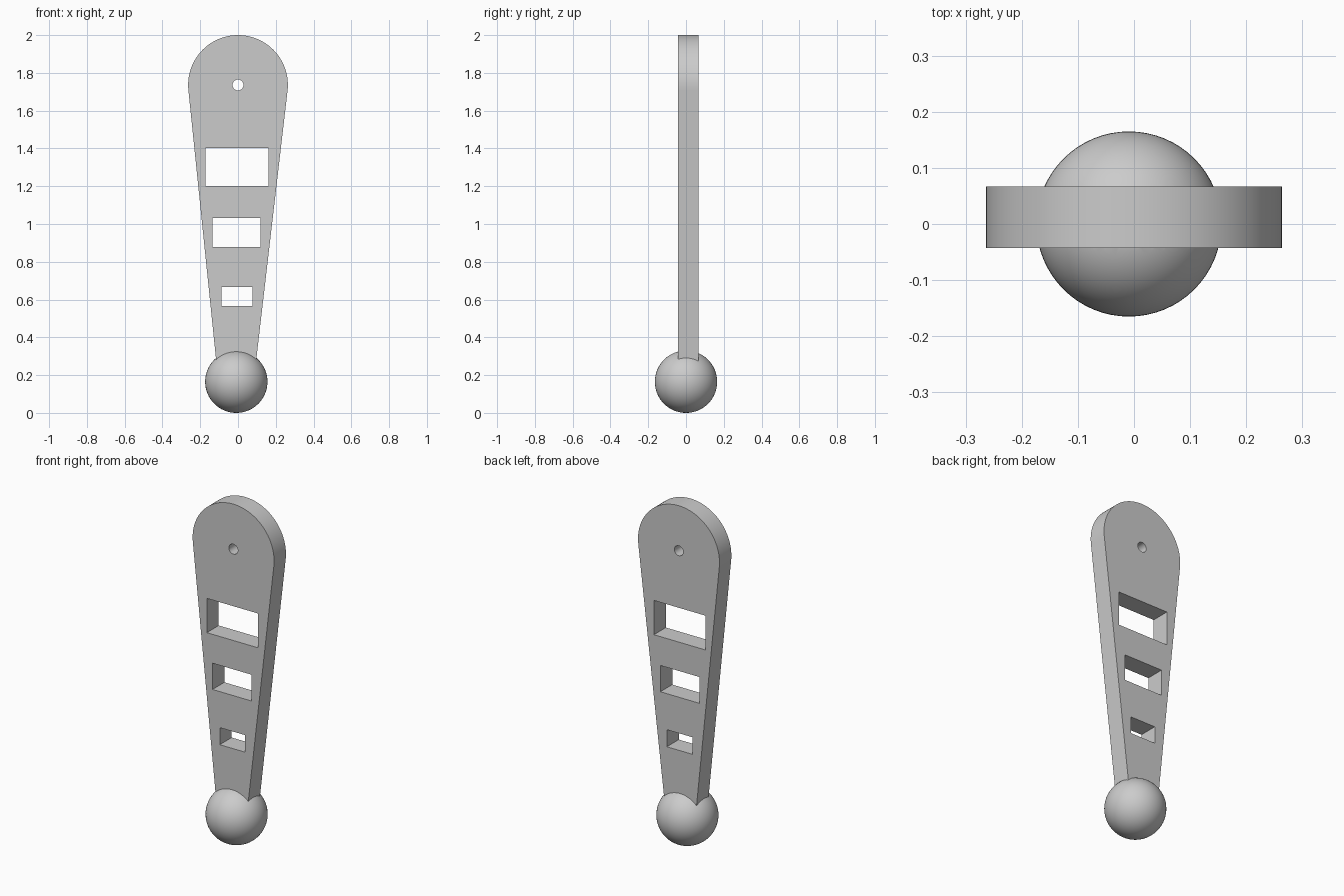
import bpy, bmesh, math

if "Cube" in bpy.data.objects:
    bpy.data.objects.remove(bpy.data.objects["Cube"])

Y0, Y1 = -0.043, 0.067          # front and back of the plate
grey = bpy.data.materials.new("grey")
grey.diffuse_color = (0.6, 0.6, 0.6, 1)
grey.use_nodes = True
grey.node_tree.nodes["Principled BSDF"].inputs["Base Color"].default_value = grey.diffuse_color


def prism(name, outline, y0, y1):
    """Extrude an (x, z) outline along y."""
    bm = bmesh.new()
    face = bm.faces.new([bm.verts.new((x, y0, z)) for x, z in outline])
    res = bmesh.ops.extrude_face_region(bm, geom=[face])
    verts = [g for g in res["geom"] if isinstance(g, bmesh.types.BMVert)]
    bmesh.ops.translate(bm, verts=verts, vec=(0, y1 - y0, 0))
    bmesh.ops.recalc_face_normals(bm, faces=bm.faces)
    mesh = bpy.data.meshes.new(name)
    bm.to_mesh(mesh)
    bm.free()
    mesh.materials.append(grey)
    obj = bpy.data.objects.new(name, mesh)
    bpy.context.collection.objects.link(obj)
    return obj


def boolean(obj, other, operation):
    mod = obj.modifiers.new(operation.lower(), "BOOLEAN")
    mod.operation, mod.object, mod.solver = operation, other, "EXACT"
    bpy.context.view_layer.objects.active = obj
    bpy.ops.object.modifier_apply(modifier=mod.name)
    bpy.data.objects.remove(other)


def arc(cx, cz, r, a0, a1, n):
    return [(cx + r * math.cos(a0 + (a1 - a0) * i / n),
             cz + r * math.sin(a0 + (a1 - a0) * i / n)) for i in range(n + 1)]


# Tapered plate with a round top, its foot buried in the ball
R, CZ = 0.264, 1.736
outline = arc(0, CZ, R, -0.115, math.pi + 0.105, 64)
outline += [(-0.104, 0.165), (0.083, 0.165)]
arm = prism("arm", outline, Y0, Y1)

# Three rectangular windows and the pivot hole
for x0, x1, z0, z1 in ((-0.172, 0.161, 1.201, 1.402),
                       (-0.135, 0.119, 0.878, 1.032),
                       (-0.088, 0.077, 0.567, 0.667)):
    boolean(arm, prism("window_cutter", [(x0, z0), (x1, z0), (x1, z1), (x0, z1)],
                       -0.2, 0.2), "DIFFERENCE")
hole = arc(0, CZ, 0.029, 0, math.tau, 32)[:-1]
boolean(arm, prism("hole_cutter", hole, -0.2, 0.2), "DIFFERENCE")

# Ball at the foot, merged with the plate
bpy.ops.mesh.primitive_uv_sphere_add(segments=64, ring_count=32, radius=0.165,
                                     location=(-0.009, 0, 0.165))
ball = bpy.context.object
ball.name = "ball"
ball.data.materials.append(grey)
boolean(arm, ball, "UNION")

arm.name = "lever_with_ball"
bpy.ops.object.select_all(action="DESELECT")
arm.select_set(True)
bpy.context.view_layer.objects.active = arm
bpy.ops.object.shade_smooth_by_angle(angle=math.radians(30))
